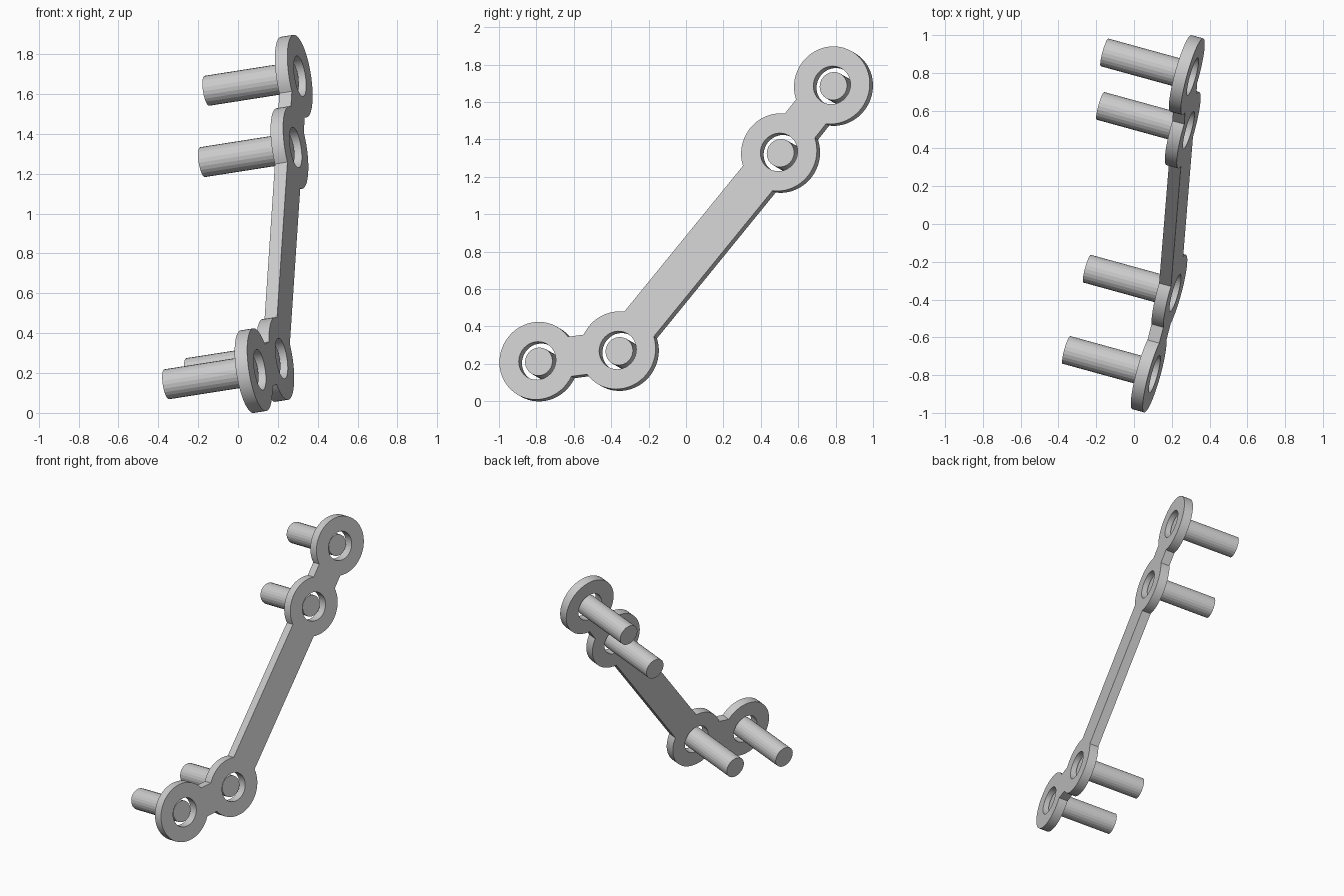
import bpy, bmesh, math
from mathutils import Vector, Matrix

cube = bpy.data.objects.get("Cube")
if cube:
    bpy.data.objects.remove(cube, do_unlink=True)

RING_R, HOLE_R, PIN_R = 0.21, 0.103, 0.076
BAR_HALF, THICK = 0.108, 0.066
PIN_START, PIN_END = 0.03, 0.49

# Tilted frame of the plate: local z is the screw axis, z = 0 is the outer face
n = Vector((1, -0.275, 0.157)).normalized()
u = (Vector((0, 1, 0)) - n * n.y).normalized()
v = n.cross(u)
origin = Vector((0.362, 0, 0))
frame = Matrix.Translation(origin) @ Matrix((u, v, n)).transposed().to_4x4()

# Ring centres (y, z) from the low end to the high end, moved into the frame
centres = []
for y, z in [(-0.795, 0.217), (-0.365, 0.273), (0.497, 1.332), (0.78, 1.69)]:
    p = Vector((origin.x + 0.275 * y - 0.157 * z, y, z))
    centres.append((frame.inverted() @ p).to_2d())


def arc(c, r, start, sweep, steps):
    return [c + r * Vector((math.cos(a), math.sin(a)))
            for a in (start + sweep * k / steps for k in range(steps + 1))]


def heading(i, j):
    d = centres[j] - centres[i]
    return math.atan2(d.y, d.x)


# Plate outline: arcs around each ring, joined by straight bar edges
half = math.asin(BAR_HALF / RING_R)
outline = []
for prev, i, nxt in [(1, 0, 1), (0, 1, 2), (1, 2, 3), (2, 3, 2), (3, 2, 1), (2, 1, 0)]:
    start = heading(i, prev) + half
    sweep = (heading(i, nxt) - half - start) % math.tau
    outline += arc(centres[i], RING_R, start, sweep, max(4, round(sweep * 9)))
loops = [outline] + [arc(c, HOLE_R, 0, math.tau, 40)[:-1] for c in centres]

# Filled and extruded plate with screw holes
curve = bpy.data.curves.new("plate", 'CURVE')
curve.dimensions = '2D'
curve.fill_mode = 'BOTH'
curve.extrude = THICK / 2
for loop in loops:
    spline = curve.splines.new('POLY')
    spline.points.add(len(loop) - 1)
    for point, co in zip(spline.points, loop):
        point.co = (co.x, co.y, 0, 1)
    spline.use_cyclic_u = True
plate = bpy.data.objects.new("plate", curve)
bpy.context.collection.objects.link(plate)
plate.matrix_world = frame @ Matrix.Translation((0, 0, -THICK / 2))
bpy.ops.object.select_all(action='DESELECT')
plate.select_set(True)
bpy.context.view_layer.objects.active = plate
bpy.ops.object.convert(target='MESH')
plate = bpy.context.object
bm = bmesh.new()
bm.from_mesh(plate.data)
bmesh.ops.remove_doubles(bm, verts=bm.verts, dist=0.0001)
bmesh.ops.recalc_face_normals(bm, faces=bm.faces)
bm.to_mesh(plate.data)
bm.free()
bpy.ops.object.shade_smooth_by_angle(angle=math.radians(30))

# Screws behind each hole
names = ["lower_end_screw", "lower_inner_screw", "upper_inner_screw", "upper_end_screw"]
for name, c in zip(names, centres):
    mesh = bpy.data.meshes.new(name)
    bm = bmesh.new()
    bmesh.ops.create_cone(bm, cap_ends=True, segments=24, radius1=PIN_R,
                          radius2=PIN_R, depth=PIN_END - PIN_START)
    bm.to_mesh(mesh)
    bm.free()
    screw = bpy.data.objects.new(name, mesh)
    bpy.context.collection.objects.link(screw)
    screw.matrix_world = frame @ Matrix.Translation((c.x, c.y, -(PIN_START + PIN_END) / 2))
